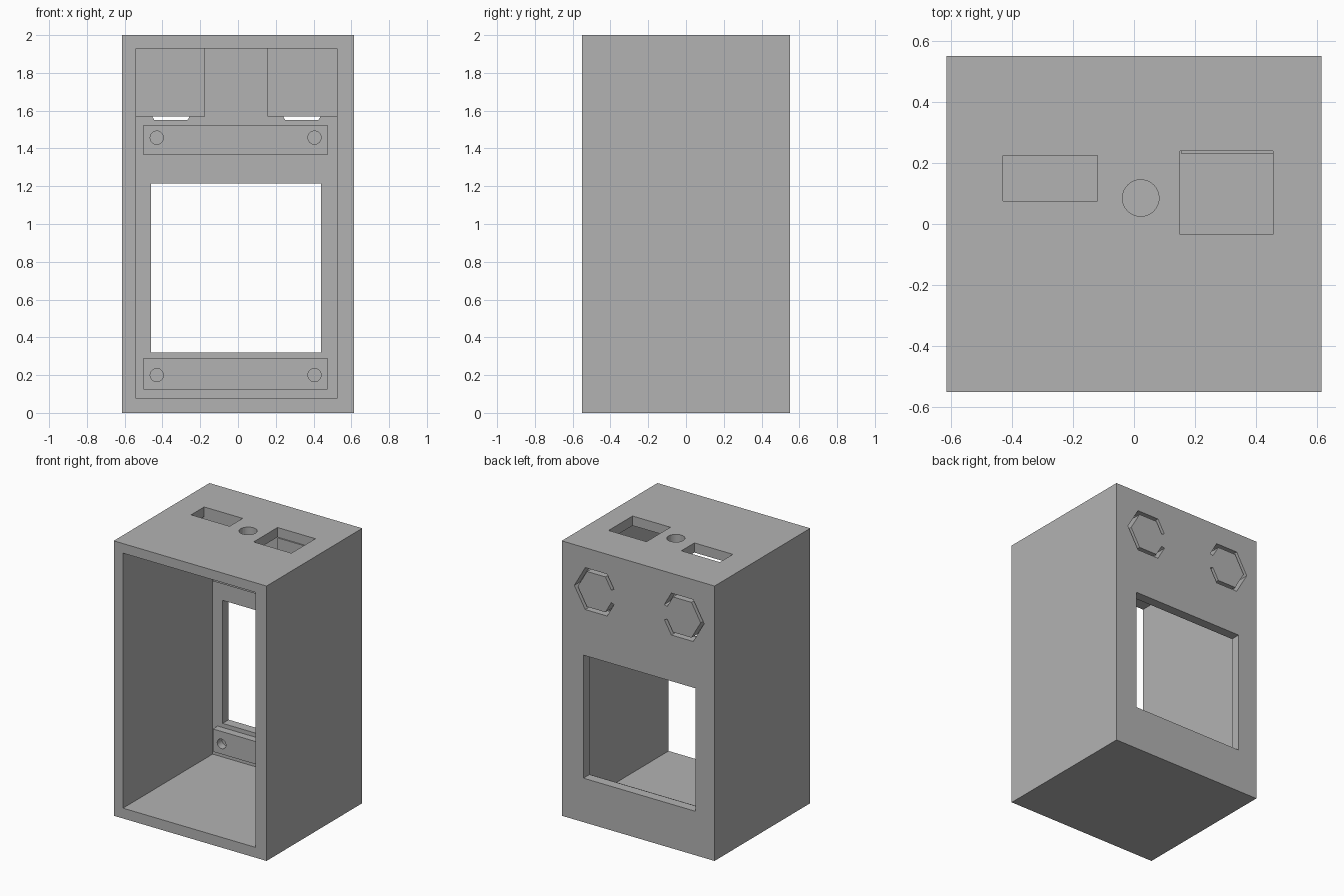
import bpy, bmesh, math

cube = bpy.data.objects.get("Cube")
if cube:
    bpy.data.objects.remove(cube, do_unlink=True)

grey = bpy.data.materials.new("plain grey")
grey.use_nodes = True
colour = (0.45, 0.45, 0.45, 1)
grey.diffuse_color = colour
grey.node_tree.nodes["Principled BSDF"].inputs["Base Color"].default_value = colour


def make(name, bm):
    bmesh.ops.recalc_face_normals(bm, faces=bm.faces)
    mesh = bpy.data.meshes.new(name)
    bm.to_mesh(mesh)
    bm.free()
    mesh.materials.append(grey)
    obj = bpy.data.objects.new(name, mesh)
    bpy.context.collection.objects.link(obj)
    return obj


def prism(name, points, start, end, axis):
    """Extrude a closed outline along y (points are x, z) or z (points are x, y)."""
    bm = bmesh.new()
    along_y = axis == "y"
    verts = [bm.verts.new((a, start, b) if along_y else (a, b, start)) for a, b in points]
    face = bm.faces.new(verts)
    ext = bmesh.ops.extrude_face_region(bm, geom=[face])["geom"]
    move = (0, end - start, 0) if along_y else (0, 0, end - start)
    bmesh.ops.translate(bm, vec=move, verts=[v for v in ext if isinstance(v, bmesh.types.BMVert)])
    return make(name, bm)


def box(name, xs, ys, zs):
    outline = [(xs[0], ys[0]), (xs[1], ys[0]), (xs[1], ys[1]), (xs[0], ys[1])]
    return prism(name, outline, zs[0], zs[1], "z")


def circle(cx, cy, radius, sides=32):
    turn = math.tau / sides
    return [(cx + radius * math.cos(i * turn), cy + radius * math.sin(i * turn))
            for i in range(sides)]


def cut(target, cutter):
    cutter.hide_render = True
    mod = target.modifiers.new("cut", 'BOOLEAN')
    mod.operation = 'DIFFERENCE'
    mod.solver = 'EXACT'
    mod.object = cutter
    bpy.context.view_layer.objects.active = target
    bpy.ops.object.modifier_apply(modifier=mod.name)
    bpy.data.objects.remove(cutter, do_unlink=True)


def open_hexagon(cx, cz, radius, width, side):
    """Outline of a hexagonal slot left open at the corner pointing to `side`."""
    def path(r):
        corners = [(r * math.cos(k * math.pi / 3), r * math.sin(k * math.pi / 3)) for k in range(7)]
        t = 0.36
        first = [corners[0][i] + t * (corners[1][i] - corners[0][i]) for i in (0, 1)]
        return [first] + corners[1:6] + [(first[0], -first[1])]
    loop = path(radius) + path(radius - width / math.cos(math.pi / 6))[::-1]
    return [(cx + side * x, cz + z) for x, z in loop]


INNER = 0.48   # inside of the back wall

# Case: a box open at the front
case = box("case", (-0.615, 0.615), (-0.55, 0.55), (0, 2))
cut(case, box("cavity", (-0.54, 0.525), (-0.7, INNER), (0.075, 1.93)))

# Back window
cut(case, box("window", (-0.46, 0.44), (0.4, 0.7), (0.32, 1.215)))

# Openings in the top
cut(case, box("small_opening", (-0.43, -0.12), (0.075, 0.225), (1.85, 2.1)))
cut(case, box("large_opening", (0.15, 0.455), (-0.035, 0.24), (1.85, 2.1)))
cut(case, prism("round_opening", circle(0.022, 0.085, 0.06), 1.85, 2.1, "z"))

# Hexagonal push-button slots in the back
for cx, side in ((-0.355, 1), (0.338, -1)):
    cut(case, prism("slot", open_hexagon(cx, 1.703, 0.176, 0.024, side), 0.4, 0.7, "y"))

# Blocks behind the buttons
box("right_button_block", (-0.54, -0.175), (0.23, INNER), (1.57, 1.93))
box("left_button_block", (0.155, 0.525), (0.23, INNER), (1.57, 1.93))

# Mounting bars with screw holes
for name, low, high, hole in (("lower_bar", 0.125, 0.29, 0.2), ("upper_bar", 1.365, 1.525, 1.457)):
    bar = box(name, (-0.5, 0.475), (0.425, INNER), (low, high))
    for x in (-0.43, 0.405):
        cut(bar, prism("screw_hole", circle(x, hole, 0.035), 0.3, 0.6, "y"))
